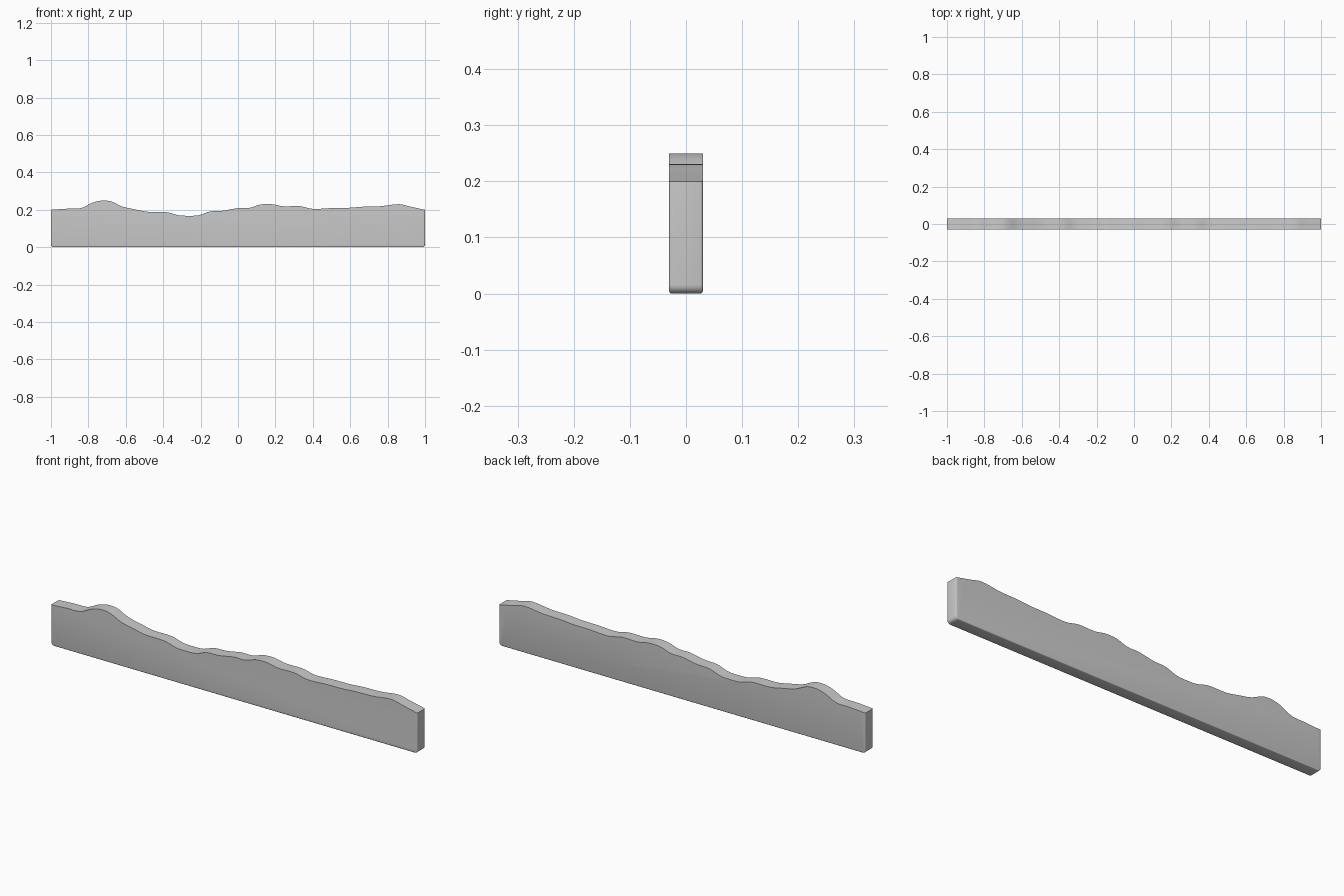
import bpy, bmesh, math

if "Cube" in bpy.data.objects:
    bpy.data.objects.remove(bpy.data.objects["Cube"])

HALF = 0.03      # half thickness in y
R = 0.016        # bottom corner radius
# key points of the wavy top edge (x, z)
KEYS = [(-1, .2), (-.91, .206), (-.84, .209), (-.78, .237), (-.73, .249), (-.68, .245),
        (-.62, .218), (-.55, .202), (-.48, .189), (-.38, .187), (-.32, .171), (-.27, .168),
        (-.21, .171), (-.15, .191), (-.08, .195), (0, .209), (.06, .21), (.12, .228),
        (.18, .23), (.24, .219), (.33, .219), (.40, .205), (.5, .209), (.6, .211),
        (.66, .216), (.76, .219), (.86, .23), (.92, .217), (1, .2)]


def spline(keys, steps=4):
    """Smooth curve through the keys, using finite difference slopes."""
    n = len(keys)
    slope = []
    for i in range(n):
        a, b = keys[max(i - 1, 0)], keys[min(i + 1, n - 1)]
        slope.append((b[1] - a[1]) / (b[0] - a[0]))
    out = []
    for i in range(n - 1):
        (x0, z0), (x1, z1) = keys[i], keys[i + 1]
        h = x1 - x0
        for s in range(steps):
            t = s / steps
            z = ((2*t**3 - 3*t**2 + 1) * z0 + (t**3 - 2*t**2 + t) * h * slope[i]
                 + (3*t**2 - 2*t**3) * z1 + (t**3 - t**2) * h * slope[i + 1])
            out.append((x0 + t * h, z))
    return out + [keys[-1]]


def corner(cx, start):
    """Quarter circle for a bottom corner."""
    return [(cx + R * math.cos(start + k * math.pi / 10), R + R * math.sin(start + k * math.pi / 10))
            for k in range(6)]


# outline: rounded bottom corners, then the wavy top from right to left
outline = corner(-1 + R, math.pi) + corner(1 - R, 1.5 * math.pi) + spline(KEYS)[::-1]

bm = bmesh.new()
front = bm.faces.new([bm.verts.new((x, -HALF, z)) for x, z in outline])
ext = bmesh.ops.extrude_face_region(bm, geom=[front])
verts = [v for v in ext["geom"] if isinstance(v, bmesh.types.BMVert)]
bmesh.ops.translate(bm, verts=verts, vec=(0, 2 * HALF, 0))
bmesh.ops.recalc_face_normals(bm, faces=bm.faces)

# soften the end and bottom edges, leave the wavy edge crisp
soft = [e for e in bm.edges
        if abs(e.verts[0].co.y - e.verts[1].co.y) < 1e-6
        and (min(v.co.z for v in e.verts) < R + 1e-4)]
bmesh.ops.bevel(bm, geom=soft, offset=0.004, segments=3, profile=0.5, affect='EDGES')

mesh = bpy.data.meshes.new("wavy_board")
bm.to_mesh(mesh)
bm.free()
board = bpy.data.objects.new("wavy_board", mesh)
bpy.context.collection.objects.link(board)
bpy.context.view_layer.objects.active = board
board.select_set(True)
bpy.ops.object.shade_smooth_by_angle(angle=math.radians(35))
